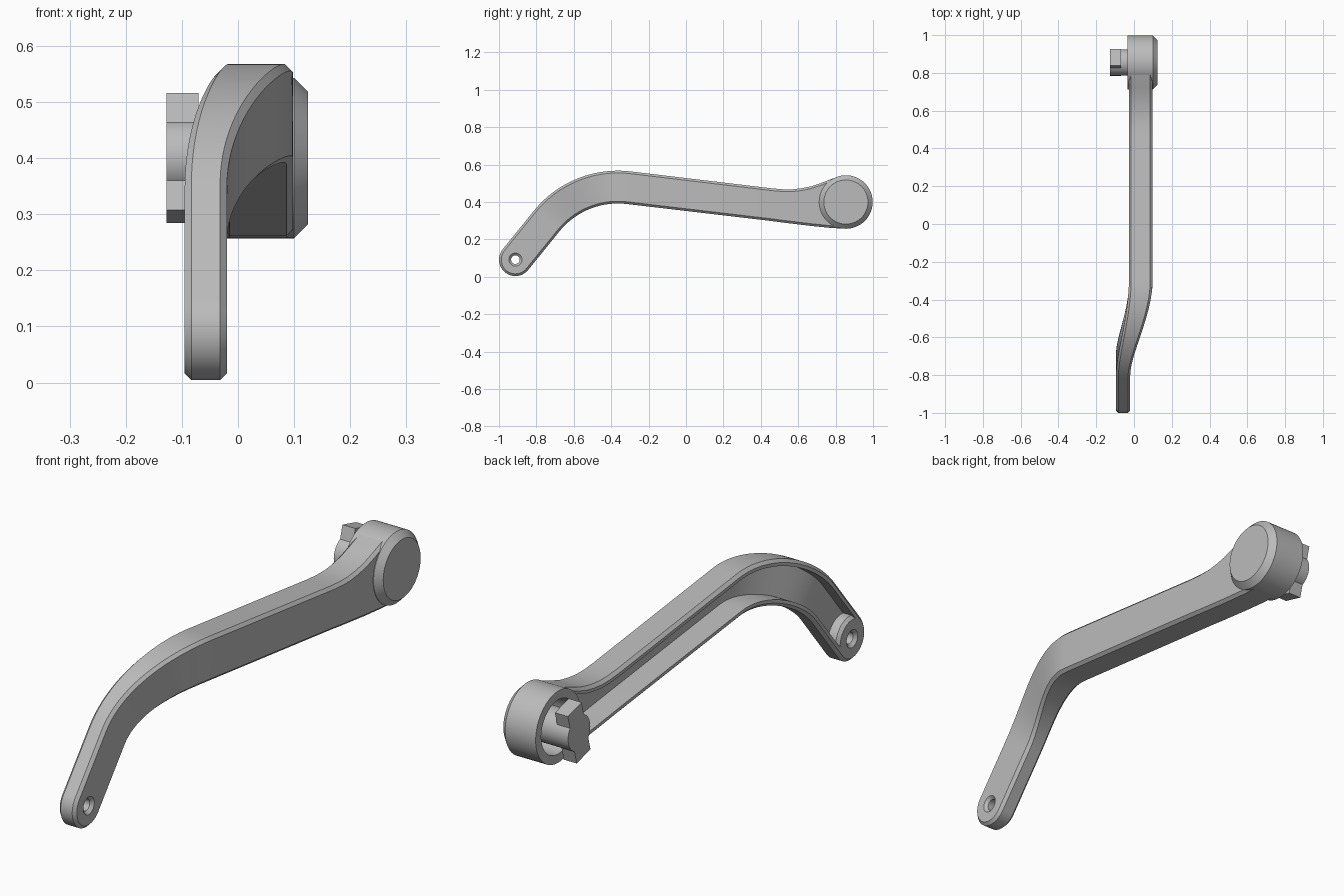
import bpy, bmesh, math
from math import sin, cos, tan, pi, radians
from mathutils import Vector, Matrix

if "Cube" in bpy.data.objects:
    bpy.data.objects.remove(bpy.data.objects["Cube"], do_unlink=True)

grey = bpy.data.materials.new("satin_grey")
grey.use_nodes = True
grey.diffuse_color = (0.5, 0.5, 0.5, 1)
grey.node_tree.nodes["Principled BSDF"].inputs["Base Color"].default_value = (0.5, 0.5, 0.5, 1)


def make_object(name, bm):
    bmesh.ops.remove_doubles(bm, verts=bm.verts, dist=1e-5)
    bmesh.ops.recalc_face_normals(bm, faces=bm.faces)
    mesh = bpy.data.meshes.new(name)
    bm.to_mesh(mesh)
    bm.free()
    mesh.materials.append(grey)
    ob = bpy.data.objects.new(name, mesh)
    bpy.context.collection.objects.link(ob)
    return ob


def skin(name, rings, closed_profile, closed_path):
    """Join matching rings of points with faces."""
    bm = bmesh.new()
    rows = [[bm.verts.new(p) for p in ring] for ring in rings]
    n, m = len(rows), len(rows[0])
    for i in range(n if closed_path else n - 1):
        a, b = rows[i], rows[(i + 1) % n]
        for j in range(m if closed_profile else m - 1):
            k = (j + 1) % m
            bm.faces.new((a[j], a[k], b[k], b[j]))
    if not closed_path:
        bm.faces.new(rows[0])
        bm.faces.new(rows[-1])
    return make_object(name, bm)


def lathe(name, centre, profile, closed=False, steps=64):
    """Turn (radius, x) points about an axis along x."""
    cy, cz = centre
    rings = [[(x, cy + r * cos(a), cz + r * sin(a)) for r, x in profile]
             for a in (2 * pi * i / steps for i in range(steps))]
    return skin(name, rings, closed, True)


def cut(ob, cutter):
    mod = ob.modifiers.new("cut", "BOOLEAN")
    mod.operation, mod.solver, mod.object = "DIFFERENCE", "EXACT", cutter
    cutter.hide_render = True
    bpy.context.view_layer.objects.active = ob
    bpy.ops.object.modifier_apply(modifier=mod.name)
    bpy.data.objects.remove(cutter, do_unlink=True)


TIP, HUB = (-0.912, 0.092), (0.855, 0.40)
HALF, CHAMFER, WALL, FLOOR = 0.0877, 0.012, 0.025, 0.028

# Arm stations: (upper point, lower point, blend from thin tip to wide body)
stations = []


def add_station(y, z, angle, blend):
    n = Vector((-sin(angle), cos(angle))) * HALF
    c = Vector((y, z))
    stations.append((c + n, c - n, blend))


start, end, bend = radians(51), radians(-6.7), 0.49
corner = Vector((-0.575, 0.508))
arc_start = corner - Vector((cos(start), sin(start))) * bend * tan((start - end) / 2)
arc_centre = arc_start + Vector((sin(start), -cos(start))) * bend
add_station(*TIP, start, 0)
for i in range(25):
    t = i / 24
    a = start + (end - start) * t
    p = arc_centre + Vector((-sin(a), cos(a))) * bend
    add_station(p.x, p.y, a, t * t * (3 - 2 * t))
# Flare into the hub
for y, up, low in ((0.46, 0.473, 0.298), (0.52, 0.468, 0.290), (0.57, 0.468, 0.284),
                   (0.62, 0.474, 0.278), (0.67, 0.484, 0.272), (0.72, 0.501, 0.267),
                   (0.78, 0.524, 0.261), (0.84, 0.541, 0.258)):
    stations.append((Vector((y, up)), Vector((y, low)), 1))

# Channel-shaped arm, open towards -x
rings = []
for up, low, blend in stations:
    x0 = -0.095 + 0.068 * blend
    x1 = -0.020 + 0.118 * blend
    half_profile = [(WALL, x1 - FLOOR), (WALL, x0), (CHAMFER, x0), (0, x0 + CHAMFER),
                    (0, x1 - CHAMFER), (CHAMFER, x1)]
    d = (low - up).normalized()
    top = [(x, *(up + d * s)) for s, x in half_profile]
    bottom = [(x, *(low - d * s)) for s, x in reversed(half_profile)]
    rings.append(top + bottom)
arm = skin("arm", rings, True, False)
cut(arm, lathe("hub_cutter", HUB, [(0, -0.2), (0.115, -0.2), (0.115, 0.072), (0, 0.072)]))
cut(arm, lathe("hole_cutter", TIP, [(0, -0.2), (0.04, -0.2), (0.04, 0.1), (0, 0.1)]))

# Rounded tip with a countersunk hole
tip = lathe("tip_boss", TIP, [
    (0.035, -0.095), (HALF - CHAMFER, -0.095), (HALF, -0.083), (HALF, -0.032),
    (HALF - CHAMFER, -0.020), (0.035, -0.020), (0.023, -0.032), (0.023, -0.083)], True)

# Hollow hub cup with chamfered cap
hub = lathe("hub", HUB, [
    (0, 0.125), (0.118, 0.125), (0.143, 0.100), (0.143, -0.035),
    (0.108, -0.035), (0.108, 0.070), (0, 0.070)])

# Spindle with two locking tabs
spindle = lathe("spindle", HUB, [(0, -0.127), (0.07, -0.127), (0.07, 0.08), (0, 0.08)])
bm = bmesh.new()
bmesh.ops.create_cube(bm, size=1, matrix=(
    Matrix.Translation((-0.0985, *HUB)) @ Matrix.Rotation(radians(-15), 4, "X")
    @ Matrix.Diagonal((0.057, 0.09, 0.216, 1))))
tabs = make_object("locking_tabs", bm)

# Smooth shading with crisp edges
for ob in (arm, tip, hub, spindle, tabs):
    bpy.ops.object.select_all(action="DESELECT")
    ob.select_set(True)
    bpy.context.view_layer.objects.active = ob
    bpy.ops.object.shade_smooth_by_angle(angle=radians(25))
